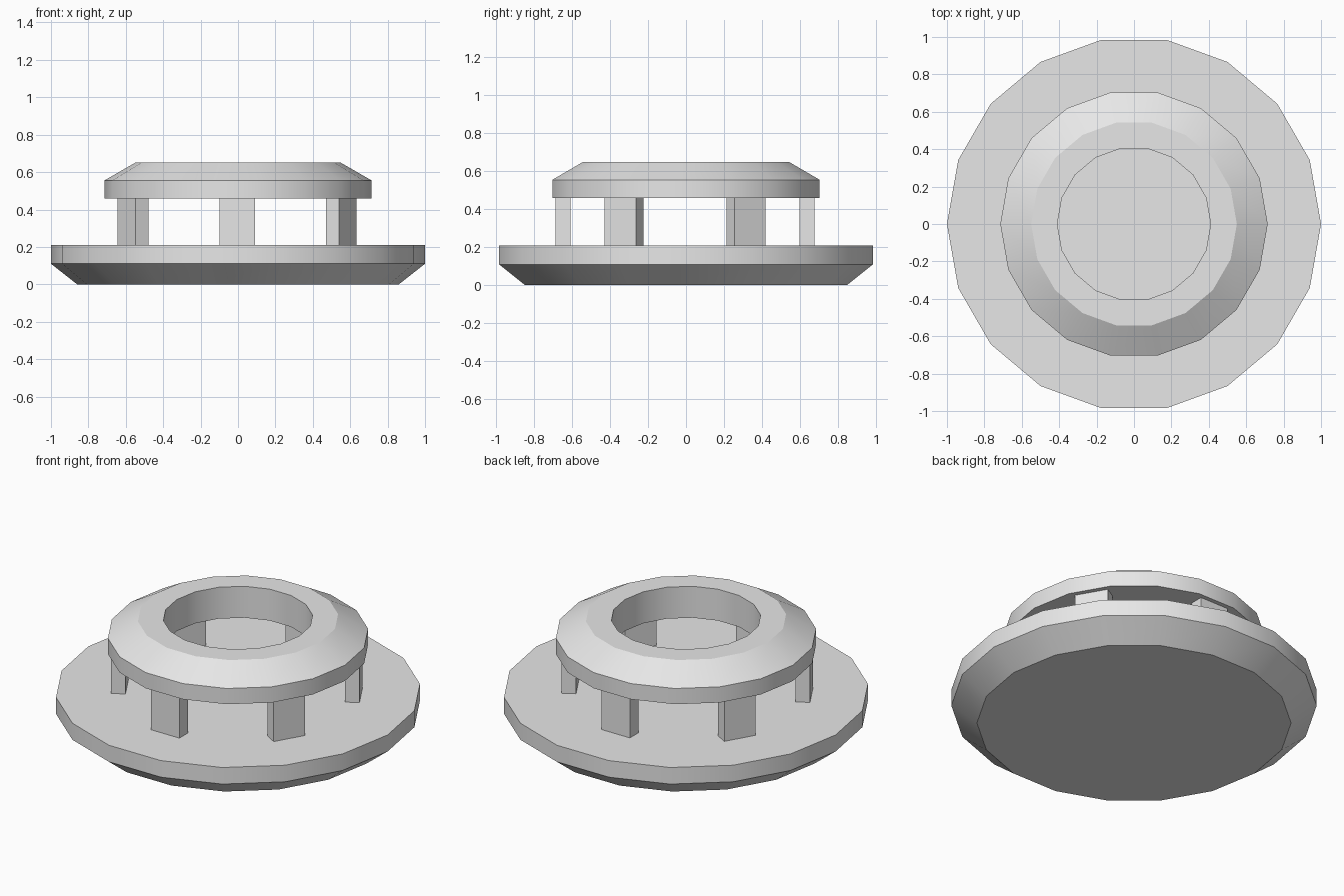
import bpy, bmesh
from math import cos, sin, pi, radians
from mathutils import Matrix, Vector

SIDES = 18

cube = bpy.data.objects.get("Cube")
if cube:
    bpy.data.objects.remove(cube, do_unlink=True)

grey = bpy.data.materials.new("light_grey")
grey.use_nodes = True
colour = (0.8, 0.8, 0.8, 1)
grey.diffuse_color = colour
grey.node_tree.nodes["Principled BSDF"].inputs["Base Color"].default_value = colour


def finish(name, bm, smooth=False):
    bmesh.ops.recalc_face_normals(bm, faces=bm.faces)
    mesh = bpy.data.meshes.new(name)
    bm.to_mesh(mesh)
    bm.free()
    mesh.materials.append(grey)
    obj = bpy.data.objects.new(name, mesh)
    bpy.context.collection.objects.link(obj)
    if smooth:
        bpy.ops.object.select_all(action='DESELECT')
        obj.select_set(True)
        bpy.context.view_layer.objects.active = obj
        bpy.ops.object.shade_smooth_by_angle(angle=radians(25))
    return obj


def lathe(name, profile, closed):
    """Turn (radius, height) points about z; cap the ends or close the loop."""
    bm = bmesh.new()
    rings = [[bm.verts.new((r * cos(2 * pi * i / SIDES), r * sin(2 * pi * i / SIDES), z))
              for i in range(SIDES)] for r, z in profile]
    pairs = list(zip(rings, rings[1:]))
    if closed:
        pairs.append((rings[-1], rings[0]))
    else:
        bm.faces.new(rings[0])
        bm.faces.new(rings[-1])
    for a, b in pairs:
        for i in range(SIDES):
            j = (i + 1) % SIDES
            bm.faces.new((a[i], a[j], b[j], b[i]))
    return finish(name, bm, smooth=True)


# Wide dish with a chamfered underside
lathe("base", [(0.86, 0), (1, 0.11), (1, 0.21)], closed=False)

# Raised ring with a sloped shoulder and open centre
lathe("top_ring", [(0.41, 0.46), (0.715, 0.46), (0.715, 0.555),
                   (0.55, 0.65), (0.41, 0.65)], closed=True)

# Six rectangular posts holding the ring above the base
for i in range(6):
    bm = bmesh.new()
    bmesh.ops.create_cube(bm, size=1)
    bm.transform(Matrix.Translation((-0.005, -0.005, 0.335))
                 @ Matrix.Rotation(radians(30 + 60 * i), 4, 'Z')
                 @ Matrix.Translation((0.643, 0, 0))
                 @ Matrix.Diagonal(Vector((0.08, 0.19, 0.25, 1))))
    finish(f"post_{i + 1}", bm)
